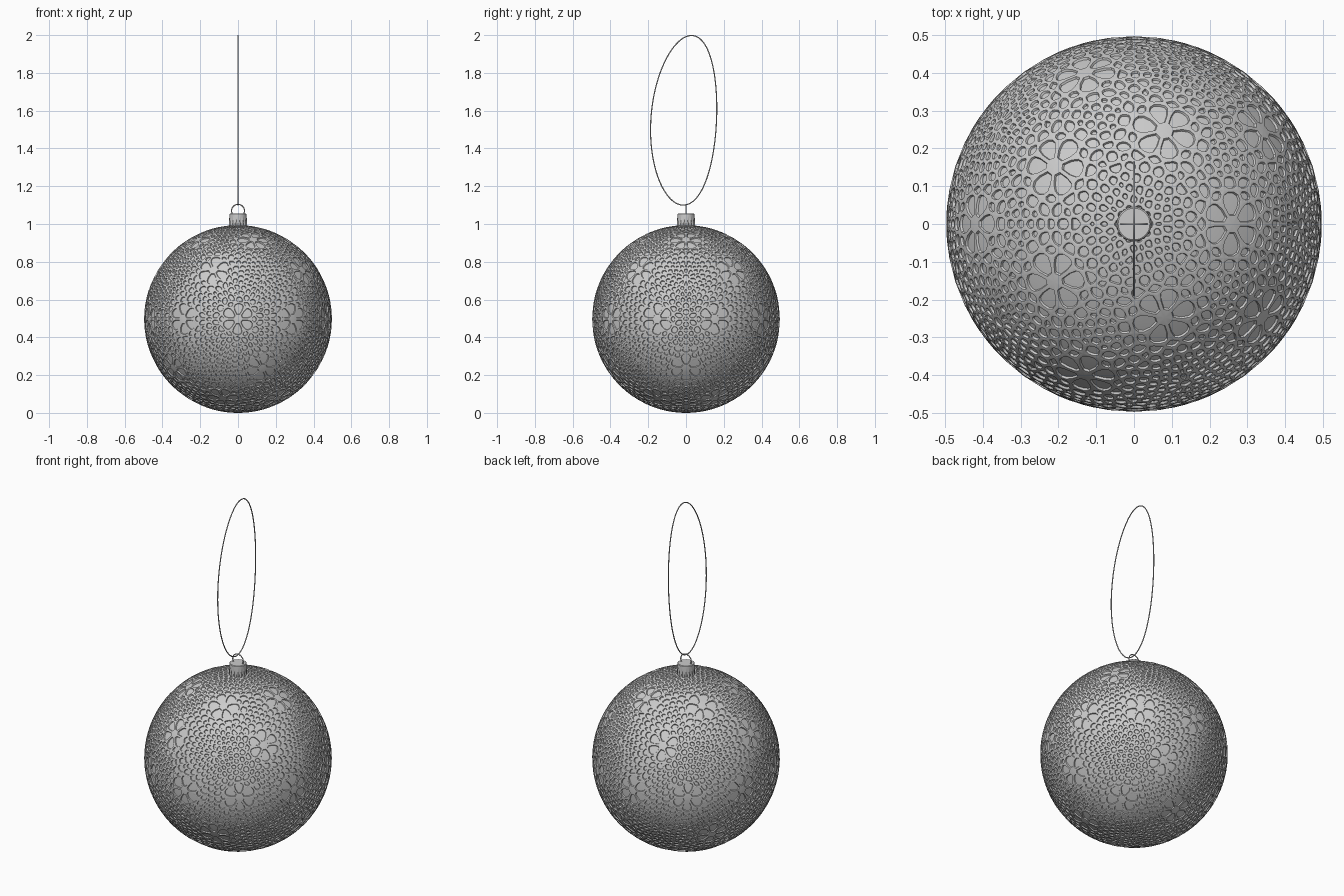
import bpy, bmesh, math
from mathutils import Vector

if "Cube" in bpy.data.objects:
    bpy.data.objects.remove(bpy.data.objects["Cube"])

R, CZ = 0.497, 0.497
CENTRE = Vector((0, 0, CZ))


def add_mesh(name, bm, angle=35):
    bmesh.ops.recalc_face_normals(bm, faces=bm.faces)
    me = bpy.data.meshes.new(name)
    bm.to_mesh(me)
    bm.free()
    ob = bpy.data.objects.new(name, me)
    bpy.context.collection.objects.link(ob)
    bpy.ops.object.select_all(action='DESELECT')
    ob.select_set(True)
    bpy.context.view_layer.objects.active = ob
    bpy.ops.object.shade_smooth_by_angle(angle=math.radians(angle))
    return ob


def wire(name, pts, radius):
    cu = bpy.data.curves.new(name, 'CURVE')
    cu.dimensions = '3D'
    cu.bevel_depth = radius
    cu.bevel_resolution = 2
    sp = cu.splines.new('POLY')
    sp.points.add(len(pts) - 1)
    for p, co in zip(sp.points, pts):
        p.co = (*co, 1)
    sp.use_cyclic_u = True
    ob = bpy.data.objects.new(name, cu)
    bpy.context.collection.objects.link(ob)


# Cell centres inside one mirror triangle of the icosahedral pattern
PETALS = [(.107, .054), (0, .12)]
SMALL = [(.185, 0), (.097, .157), (.055, .285), (.171, .2763), (.215, .165),
         (.385, .144), (.45, 0)]
MEDIUM = [(.195, .10), (0, .235), (.163, .187), (.095, .229), (0, .31),
          (.06, .3449), (.115, .3109), (0, .382), (.24, .2337), (.25, .045),
          (.265, .115), (.305, .1935), (.32, 0), (.325, .065), (.335, .13),
          (.39, .03), (.4, .09), (.455, .1008), (.455, .05), (.515, 0),
          (.53, .0544), (.618, 0)]
SEEDS = ([(p, 1.0008) for p in PETALS] + [(p, .9996) for p in SMALL]
         + [(p, 1.0) for p in MEDIUM])

# Icosahedron directions with one corner straight up
h, r = 1 / math.sqrt(5), 2 / math.sqrt(5)
corners = [Vector((0, 0, 1)), Vector((0, 0, -1))]
for k in range(10):
    a = math.radians(36 * k)
    corners.append(Vector((r * math.cos(a), r * math.sin(a), h if k % 2 == 0 else -h)))

# Repeat the seeds over all 120 triangles and take the hull
hull = bmesh.new()
for A in corners:
    for N in corners:
        if abs(A.dot(N) - h) > .01:
            continue
        B = (A + N).normalized()
        e1 = (A - B * A.dot(B)).normalized()
        e2 = B.cross(e1)
        for s in (1, -1):
            for (x, y), w in SEEDS:
                hull.verts.new((B + e1 * x + e2 * y * s).normalized() * w)
bmesh.ops.remove_doubles(hull, verts=hull.verts, dist=.008)
bmesh.ops.convex_hull(hull, input=hull.verts)
hull.normal_update()

# Dual of the hull: the net of cell outlines
net = bmesh.new()
duals = {}
for f in hull.faces:
    n = f.normal.copy()
    if n.dot(f.calc_center_median()) < 0:
        n.negate()
    duals[f] = net.verts.new(n * R)
for v in hull.verts:
    if len(v.link_faces) < 3:
        continue
    p = v.co.normalized()
    u = p.orthogonal().normalized()
    w = p.cross(u)
    ring = sorted((duals[f] for f in v.link_faces),
                  key=lambda d: math.atan2(d.co.dot(w), d.co.dot(u)))
    # drop coincident points before making the cell
    try:
        net.faces.new(ring)
    except ValueError:
        pass
hull.free()
bmesh.ops.remove_doubles(net, verts=net.verts, dist=.008)


def offset(pts, nrm, t):
    out, m = [], len(pts)
    for i in range(m):
        a, b, c = pts[i - 1], pts[i], pts[(i + 1) % m]
        n1 = nrm.cross(b - a).normalized()
        n2 = nrm.cross(c - b).normalized()
        out.append(b + (n1 + n2) * (t / max(.35, 1 + n1.dot(n2))))
    return out


def rounded(pts, k=.27):
    out, m = [], len(pts)
    for i in range(m):
        b = pts[i]
        out += [b.lerp(pts[i - 1], k), b.lerp(pts[(i + 1) % m], k)]
    return out


# Ball: raised ridges around sunken, rounded cells
ball = bmesh.new()
shared = {v: ball.verts.new(v.co.normalized() * R + CENTRE) for v in net.verts}
for f in net.faces:
    pts = [v.co.copy() for v in f.verts]
    outer = [shared[v] for v in f.verts]
    m = len(pts)
    mid = sum(pts, Vector()) / m
    nrm = mid.normalized()
    inr = min(abs(nrm.cross(pts[i] - pts[i - 1]).normalized().dot(mid - pts[i]))
              for i in range(m))
    t = min(.005, inr * .4)
    rings = []
    for off, rad in ((t, R - .0012), (t * 1.4, R - .007)):
        rings.append([ball.verts.new(q.normalized() * rad + CENTRE)
                      for q in rounded(offset(pts, nrm, off))])
    top, low = rings
    centre = ball.verts.new(nrm * (R - .007) + CENTRE)
    for i in range(m):
        j = (i + 1) % m
        ball.faces.new((outer[i], top[2 * i + 1], top[2 * i]))
        ball.faces.new((outer[i], outer[j], top[2 * j], top[2 * i + 1]))
    for i in range(2 * m):
        j = (i + 1) % (2 * m)
        ball.faces.new((top[i], top[j], low[j], low[i]))
        ball.faces.new((low[i], low[j], centre))
net.free()
add_mesh("patterned_ball", ball)

# Crimped cap: pleats at the skirt fading into a round lid
cap = bmesh.new()
SIDES = 32
prev = None
for z, rad, pleat in ((.982, .045, .003), (1.0, .045, .003), (1.045, .046, 0),
                      (1.052, .0455, 0), (1.055, .042, 0)):
    ring = []
    for i in range(SIDES):
        a = 2 * math.pi * i / SIDES
        q = rad + (pleat if i % 2 else -pleat)
        ring.append(cap.verts.new((q * math.cos(a), q * math.sin(a), z)))
    if prev:
        for i in range(SIDES):
            j = (i + 1) % SIDES
            cap.faces.new((prev[i], prev[j], ring[j], ring[i]))
    else:
        cap.faces.new(ring[::-1])
    prev = ring
cap.faces.new(prev)
add_mesh("cap", cap, 20)

# Wire ring through the cap
turn = [2 * math.pi * i / 48 for i in range(48)]
wire("hanging_ring", [(.034 * math.cos(a), 0, 1.07 + .034 * math.sin(a)) for a in turn], .003)

# Hanging string: tall, slightly leaning loop
turn = [2 * math.pi * i / 96 for i in range(96)]
wire("string_loop", [(0, -.0125 + .175 * math.cos(a) + .01 * math.sin(a) + .02 * math.sin(a) ** 2,
                      1.549 + .448 * math.sin(a) + .03 * math.cos(a)) for a in turn], .003)
